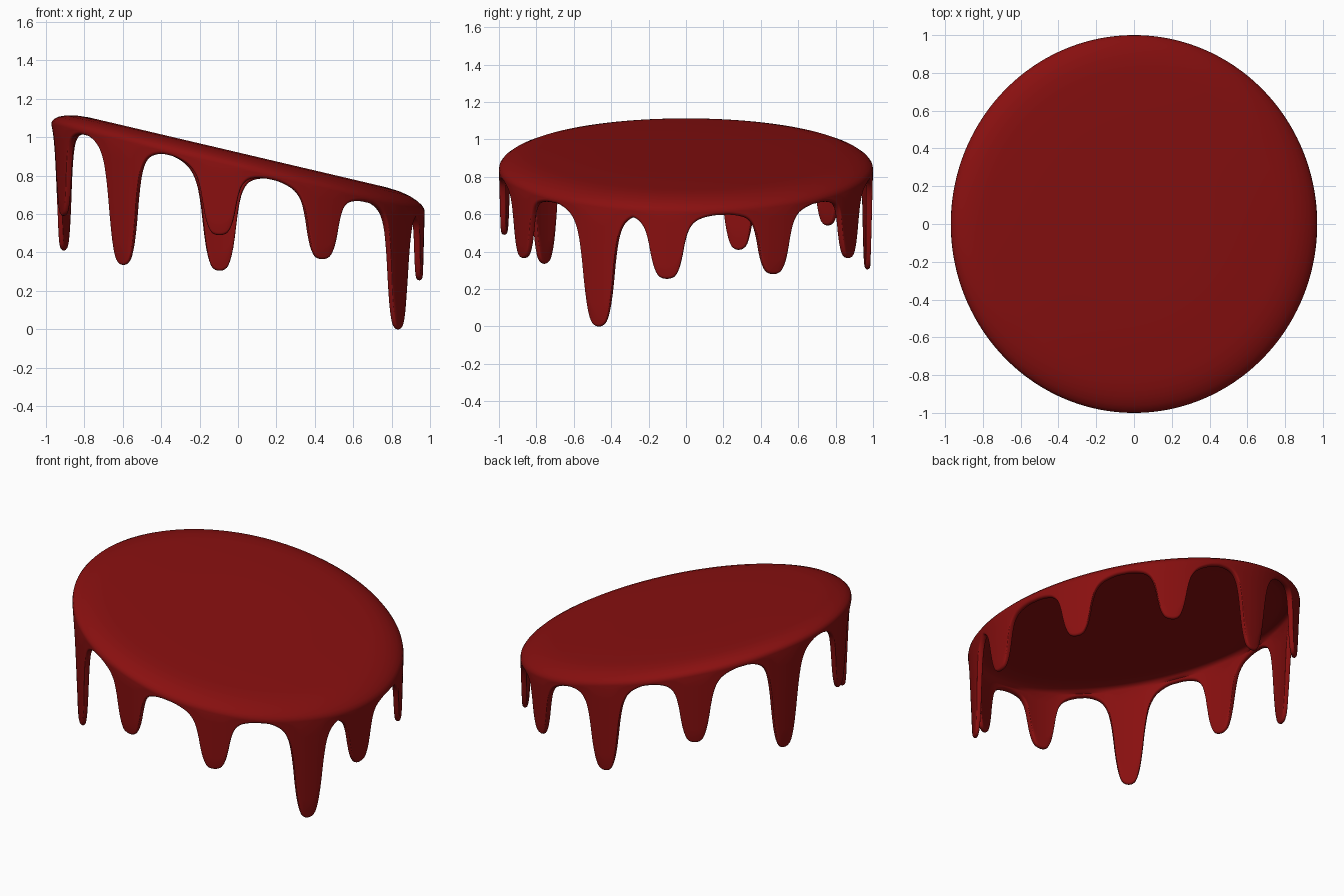
import bpy, bmesh, math

if "Cube" in bpy.data.objects:
    bpy.data.objects.remove(bpy.data.objects["Cube"])

# Drips: angle in degrees round the rim, height of the tip
DRIPS = [(-6, 0.255), (28.5, 0.28), (62.5, 0.365), (95.8, 0.305), (129, 0.54), (163.2, 0.41),
         (196.8, 0.59), (231, 0.335), (264.2, 0.49), (297.5, 0.365), (331.5, 0.0)]
# Drip outline: sideways distance from its middle, share of full length
OUTLINE = [(0, 1), (.03, .985), (.05, .94), (.07, .82), (.085, .65), (.1, .42), (.12, .23),
           (.15, .11), (.19, .045), (.25, .005), (.30, 0)]
# Rounded top edge: radius, drop below the top plane
EDGE = [(.4, 0), (.8, 0), (.87, .006), (.92, .017), (.96, .033), (.985, .05), (.997, .065), (1, .08)]
COLUMNS = 720
RX = 0.97          # disc is tilted, so it is narrower along x


def plane(x):
    return 0.92 - 0.235 * x


def drip_share(d):
    """Smooth curve through OUTLINE."""
    n = len(OUTLINE)
    if d >= OUTLINE[-1][0]:
        return 0.0

    def slope(i):
        if i in (0, n - 1):
            return 0.0
        (x0, y0), (x1, y1) = OUTLINE[i - 1], OUTLINE[i + 1]
        return (y1 - y0) / (x1 - x0)
    for i in range(n - 1):
        (x0, y0), (x1, y1) = OUTLINE[i], OUTLINE[i + 1]
        if d <= x1:
            h = x1 - x0
            t = (d - x0) / h
            return ((2*t**3 - 3*t*t + 1) * y0 + (t**3 - 2*t*t + t) * h * slope(i)
                    + (3*t*t - 2*t**3) * y1 + (t**3 - t*t) * h * slope(i + 1))


def bottom(a):
    """Height of the lower edge at angle a."""
    z = plane(RX * math.cos(a)) - 0.10
    low = z
    for deg, tip in DRIPS:
        d = (a - math.radians(deg) + math.pi) % (2 * math.pi) - math.pi
        low = min(low, z + (tip - z) * drip_share(abs(d)))
    return low


def section(a):
    """Points from top centre over the edge, round the lip and back underneath."""
    c = math.cos(a)
    pts = [(r, plane(RX * r * c) - drop) for r, drop in EDGE]
    start, end = pts[-1][1], bottom(a)
    long = min(1, max(0, (start - end) / 0.5))
    lip = 0.014
    outer, inner = 1 - 0.012 * long, 0.962
    wall = [t / 6 for t in range(1, 7)]
    for t in wall:
        pts.append((1 + (outer - 1) * t, start + (end + lip - start) * t))
    mid, half = (outer + inner) / 2, (outer - inner) / 2
    for k in range(1, 6):
        b = math.pi * k / 6
        pts.append((mid + half * math.cos(b), end + lip - lip * math.sin(b)))
    top = plane(RX * inner * c) - 0.078
    for t in reversed(wall):
        pts.append((inner, top + (end + lip - top) * t))
    for r, drop in [(.96, .078), (.95, .062), (.93, .05), (.88, .042), (.8, .04), (.4, .04)]:
        pts.append((r, plane(RX * r * c) - drop))
    return pts


# Sauce layer with drips
bm = bmesh.new()
cols = []
for i in range(COLUMNS):
    a = 2 * math.pi * i / COLUMNS
    cols.append([bm.verts.new((RX * r * math.cos(a), r * math.sin(a), z)) for r, z in section(a)])
upper = bm.verts.new((0, 0, plane(0)))
lower = bm.verts.new((0, 0, plane(0) - 0.04))
for i in range(COLUMNS):
    p, q = cols[i], cols[(i + 1) % COLUMNS]
    bm.faces.new((upper, p[0], q[0]))
    bm.faces.new((lower, q[-1], p[-1]))
    for j in range(len(p) - 1):
        bm.faces.new((p[j], p[j + 1], q[j + 1], q[j]))
bmesh.ops.recalc_face_normals(bm, faces=bm.faces[:])
for f in bm.faces:
    f.smooth = True

mesh = bpy.data.meshes.new("dripping_sauce")
bm.to_mesh(mesh)
bm.free()
sauce = bpy.data.objects.new("dripping_sauce", mesh)
bpy.context.collection.objects.link(sauce)
red = bpy.data.materials.new("dark_red")
red.diffuse_color = (0.25, 0.005, 0.005, 1)
red.use_nodes = True
red.node_tree.nodes["Principled BSDF"].inputs["Base Color"].default_value = red.diffuse_color
mesh.materials.append(red)
